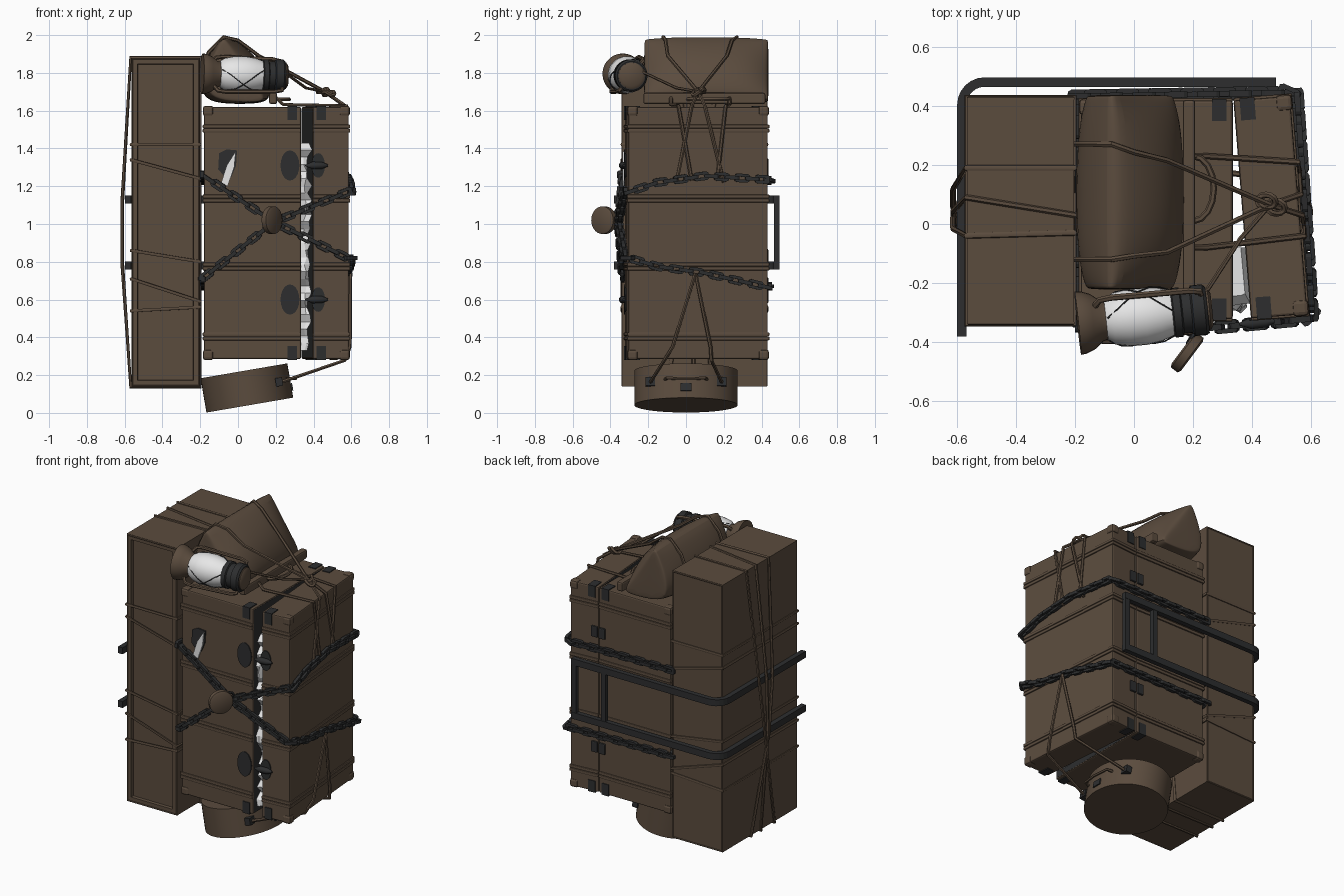
import bpy, bmesh, math, random
from mathutils import Vector, Matrix

if "Cube" in bpy.data.objects:
    bpy.data.objects.remove(bpy.data.objects["Cube"])

random.seed(4)

def material(name, col):
    m = bpy.data.materials.new(name)
    m.diffuse_color = (*col, 1)
    m.use_nodes = True
    m.node_tree.nodes["Principled BSDF"].inputs["Base Color"].default_value = m.diffuse_color
    return m

BROWN = material("brown_leather", (0.105, 0.072, 0.048))
DARK = material("dark_iron", (0.026, 0.027, 0.028))
WHITE = material("white_cloth", (0.80, 0.80, 0.80))
I4 = Matrix.Identity(4)

def finish(name, bm, mat, M=I4, smooth=False):
    bmesh.ops.transform(bm, matrix=M, verts=bm.verts)
    bmesh.ops.recalc_face_normals(bm, faces=bm.faces)
    me = bpy.data.meshes.new(name)
    bm.to_mesh(me)
    bm.free()
    me.materials.append(mat)
    ob = bpy.data.objects.new(name, me)
    bpy.context.collection.objects.link(ob)
    if smooth:
        bpy.ops.object.select_all(action='DESELECT')
        ob.select_set(True)
        bpy.context.view_layer.objects.active = ob
        bpy.ops.object.shade_smooth_by_angle(angle=math.radians(40))
    return ob

def box(name, lo, hi, mat, M=I4, bevel=0.0):
    bm = bmesh.new()
    lo, hi = Vector(lo), Vector(hi)
    bmesh.ops.create_cube(bm, size=1, matrix=Matrix.Translation((lo + hi) / 2) @ Matrix.Diagonal((*(hi - lo), 1)))
    if bevel:
        bmesh.ops.bevel(bm, geom=bm.edges[:], offset=bevel, segments=2, profile=0.5, affect='EDGES')
    return finish(name, bm, mat, M)

def loft(bm, rings):
    """Skin closed rings of points and cap both ends."""
    rings = [[bm.verts.new(p) for p in r] for r in rings]
    n = len(rings[0])
    for a, b in zip(rings, rings[1:]):
        for i in range(n):
            bm.faces.new((a[i], a[(i + 1) % n], b[(i + 1) % n], b[i]))
    bm.faces.new(rings[0])
    bm.faces.new(rings[-1])

def lathe(name, prof, mat, M, n=28):
    """Revolve (t, r) points about local z."""
    bm = bmesh.new()
    loft(bm, [[(r * math.cos(2 * math.pi * i / n), r * math.sin(2 * math.pi * i / n), t) for i in range(n)] for t, r in prof])
    return finish(name, bm, mat, M, True)

def plate(name, c, sx, sz, mat, M=I4):
    """Oval plate facing the front."""
    R = Matrix.Translation(c) @ Matrix.Rotation(math.pi / 2, 4, 'X') @ Matrix.Diagonal((sx, sz, 1, 1))
    return lathe(name, [(-.004, 1), (.004, 1)], mat, M @ R, 20)

def tube(name, pts, r, mat, cyclic=False):
    cu = bpy.data.curves.new(name, 'CURVE')
    cu.dimensions = '3D'
    cu.bevel_depth, cu.bevel_resolution, cu.use_fill_caps = r, 1, True
    sp = cu.splines.new('POLY')
    sp.points.add(len(pts) - 1)
    for p, q in zip(sp.points, pts):
        p.co = (*q, 1)
    sp.use_cyclic_u = cyclic
    ob = bpy.data.objects.new(name, cu)
    bpy.context.collection.objects.link(ob)
    cu.materials.append(mat)
    bpy.ops.object.select_all(action='DESELECT')
    ob.select_set(True)
    bpy.context.view_layer.objects.active = ob
    bpy.ops.object.convert(target='MESH')
    bpy.ops.object.shade_smooth_by_angle(angle=math.radians(50))

def prism(name, pts, y0, y1, mat):
    """Extrude an x,z outline along y."""
    bm = bmesh.new()
    loft(bm, [[(x, y, z) for x, z in pts] for y in (y0, y1)])
    return finish(name, bm, mat)

# Tall case with recessed front panel
bm = bmesh.new()
bmesh.ops.create_cube(bm, size=1, matrix=Matrix.Translation((-0.384, 0.045, 1.01)) @ Matrix.Diagonal((0.362, 0.765, 1.74, 1)))
front = min(bm.faces, key=lambda f: f.calc_center_median().y)
bmesh.ops.inset_region(bm, faces=[front], thickness=0.045)
bmesh.ops.inset_region(bm, faces=[front], thickness=0.004, depth=-0.018)
finish("tall_case", bm, BROWN)
for y in (-0.335, 0.425):
    tube("tall_case_rim", [(-0.56, y, 0.144), (-0.206, y, 0.144), (-0.206, y, 1.874), (-0.56, y, 1.874)], 0.007, BROWN, True)

# Wardrobe trunk: fixed half and half swung open on the back hinge
H = Matrix.Translation((0.335, 0.42, 0))
OPEN = H @ Matrix.Rotation(0.08, 4, 'Z') @ H.inverted()

def nub(name, c, s, size, out, mat, M, bevel=0.0):
    """Box wrapped over the corner c, reaching inward by size along the signs s."""
    a = [c[i] - s[i] * out[i] for i in range(3)]
    b = [c[i] + s[i] * size[i] for i in range(3)]
    box(name, [min(p) for p in zip(a, b)], [max(p) for p in zip(a, b)], mat, M, bevel)

for nm, x0, x1, M in (("left", -0.18, 0.333, I4), ("right", 0.337, 0.528, OPEN)):
    s = 1 if nm == "left" else -1
    xc, xi = (x0, x1) if s == 1 else (x1, x0)
    box(f"trunk_{nm}_half", (x0, -0.322, 0.285), (x1, 0.418, 1.62), BROWN, M, 0.008)
    # dark lining on the inner face
    box(f"trunk_{nm}_lining", (min(xi, xi + s * .001), -0.312, 0.292), (max(xi, xi + s * .001), 0.41, 1.612), DARK, M)
    for z in (0.405, 0.775, 1.135, 1.505):
        for d in (-0.011, 0.011):
            box(f"trunk_{nm}_band", (min(xc - s * .007, xi), -0.330, z + d - 0.010), (max(xc - s * .007, xi), 0.426, z + d + 0.010), BROWN, M, 0.005)
    for y, sy in ((-0.322, 1), (0.418, -1)):
        for z, sz in ((0.285, 1), (1.62, -1)):
            nub("trunk_corner_cap", (xc, y, z), (s, sy, sz), (.05, .05, .05), (.006, .006, .006), BROWN, M, 0.014)
            nub("trunk_edge_plate", (xi - s * .02, y, z), (-s, sy, sz), (.05, .07, .07), (0, .005, .005), DARK, M)

# Latches on the front, hinges on the back
for z in (1.31, 0.60):
    plate("latch_plate_left", (0.275, -0.325, z), 0.05, 0.08, DARK)
    plate("latch_plate_right", (0.365, -0.325, z), 0.036, 0.065, DARK, OPEN)
    lathe("latch_hook", [(-0.06, 0.004), (-0.02, 0.02), (0.03, 0.018), (0.06, 0.006)], DARK,
          OPEN @ Matrix.Translation((0.355, -0.338, z)) @ Matrix.Rotation(math.pi / 2, 4, 'Y'), 12)
for z in (1.33, 0.58):
    for x in (0.285, 0.34):
        box("back_hinge", (x, 0.415, z - 0.035), (x + 0.045, 0.432, z + 0.035), DARK, I4, 0.006)

# Clothes crumpled in the open slit, stopping short of the top
bm = bmesh.new()
rings = []
for i in range(30):
    z = 0.33 + i * 1.10 / 29
    f = -0.27 + random.uniform(-0.025, 0.04)
    r = 0.385 + random.uniform(-0.022, 0.008)
    rings.append([(0.330, f, z), (0.355 + random.uniform(-.01, .01), f + random.uniform(-.02, .03), z), (r, f + 0.01, z),
                  (r - 0.014, -0.08, z), (0.330, -0.08, z)])
loft(bm, rings)
finish("clothes", bm, WHITE)

# Torn patch with cloth poking out
prism("tear_patch", [(-0.105, 1.29), (-0.10, 1.375), (-0.06, 1.395), (-0.005, 1.39), (-0.01, 1.31), (-0.035, 1.25), (-0.075, 1.255)], -0.329, -0.32, DARK)
prism("tear_cloth", [(-0.012, 1.385), (-0.02, 1.30), (-0.055, 1.20), (-0.09, 1.215), (-0.06, 1.31)], -0.337, -0.328, WHITE)

# Iron carrying bracket round the back and left side
path = [(0.48, 0.48), (-0.505, 0.48)]
path += [(-0.505 + 0.077 * math.cos(a), 0.403 + 0.077 * math.sin(a)) for a in [math.pi / 2 * (1 + k / 6) for k in range(1, 7)]]
path += [(-0.582, -0.38)]
for zc in (0.78, 1.13):
    bm = bmesh.new()
    secs = []
    for i, p in enumerate(path):
        t = (Vector(path[min(i + 1, len(path) - 1)]) - Vector(path[max(i - 1, 0)])).normalized()
        if i == 1: t = Vector((-1, 0))
        if i == len(path) - 2: t = Vector((0, -1))
        n = Vector((-t.y, t.x)) * 0.016
        secs.append([(p[0] + s * n.x, p[1] + s * n.y, zc + dz) for s, dz in ((1, -.021), (1, .021), (-1, .021), (-1, -.021))])
    loft(bm, secs)
    finish("bracket_bar", bm, DARK)
for x in (0.463, 0.25):
    box("bracket_post", (x - 0.016, 0.466, 0.765), (x + 0.016, 0.494, 1.145), DARK)

# Chains: links laid alternately flat and upright along a closed path
def chain(name, pts, pitch=0.054):
    pts = [Vector(p) for p in pts]
    segs = list(zip(pts, pts[1:] + pts[:1]))
    total = sum((b - a).length for a, b in segs)
    count = 2 * round(total / pitch / 2)
    bm = bmesh.new()
    for i in range(count):
        d = (i + 0.5) * total / count
        for a, b in segs:
            if d <= (b - a).length: break
            d -= (b - a).length
        t = (b - a).normalized()
        p = a + t * d
        n = Vector((t.y, -t.x, 0)).normalized()
        w = t.cross(n)
        if i % 2: n, w = w, n
        rings = []
        for u, v in ((.7, 1), (1, .7), (1, -.7), (.7, -1), (-.7, -1), (-1, -.7), (-1, .7), (-.7, 1)):
            o, q = p + t * u * 0.039 + w * v * 0.023, p + t * u * 0.020 + w * v * 0.007
            rings.append([bm.verts.new(c) for c in (o + n * .010, o - n * .010, q - n * .010, q + n * .010)])
        for k in range(8):
            a4, b4 = rings[k], rings[(k + 1) % 8]
            for j in range(4):
                bm.faces.new((a4[j], a4[(j + 1) % 4], b4[(j + 1) % 4], b4[j]))
    finish(name, bm, DARK)

for nm, zl, zb, side in (("upper_chain", 1.26, 1.23, (1.17, 1.22, 1.255, 1.235)), ("lower_chain", 0.71, 0.67, (0.82, 0.775, 0.74, 0.665))):
    chain(nm, [(0.19, -0.358, 1.01), (-0.19, -0.335, zl), (-0.19, 0.432, zb), (0.52, 0.444, zb), (0.552, 0.43, side[3]),
               (0.575, 0.1, side[2]), (0.593, -0.15, side[1]), (0.602, -0.30, side[0]), (0.58, -0.322, side[0])])

# Round padlock
LOCK = Matrix.Translation((0.18, -0.435, 1.02)) @ Vector((0.80, -0.60, 0)).to_track_quat('Z', 'Y').to_matrix().to_4x4()
lathe("padlock", [(-.02, .062), (-.014, .073), (.014, .073), (.02, .062)], BROWN, LOCK)
tube("padlock_shackle", [(0.20 + 0.018 * math.sin(a), -0.375 + 0.03 * math.sin(a), 1.02 + 0.045 * math.cos(a)) for a in [k * math.pi / 5 for k in range(10)]], 0.008, DARK, True)

# Wedge-shaped travel bag lying on top: full section mid-way, pinched to a triangle at the ends
full = [(-0.195, 1.67), (-0.20, 1.80), (-0.155, 1.90), (-0.09, 1.995), (-0.03, 1.99), (0.10, 1.89), (0.165, 1.77), (0.18, 1.65), (0.08, 1.635), (-0.10, 1.635)]
ends = [(-0.165, 1.69), (-0.16, 1.80), (-0.13, 1.89), (-0.085, 1.985), (-0.06, 1.975), (0.03, 1.83), (0.10, 1.73), (0.155, 1.65), (0.07, 1.645), (-0.08, 1.65)]
bm = bmesh.new()
loft(bm, [[(fx + k * (ex - fx), y, fz + k * (ez - fz)) for (fx, fz), (ex, ez) in zip(full, ends)]
          for y, k in ((-0.222, 1.25), (-0.215, .95), (-0.17, .5), (-0.05, 0), (0.2, 0), (0.34, .3), (0.41, .8), (0.43, 1), (0.437, 1.3))])
bag = finish("top_bag", bm, BROWN, I4, True)
bag.modifiers.new("soft", 'SUBSURF').levels = 2
bag.modifiers["soft"].render_levels = 2
box("bag_frame", (0.165, -0.225, 1.635), (0.207, 0.42, 1.695), BROWN, I4, 0.01)
tube("bag_handle", [(0.20 + 0.07 * math.sin(a), 0.12 - 0.11 * math.cos(a), 1.66) for a in [k * math.pi / 8 for k in range(9)]], 0.011, BROWN)

# Lantern lying on its side
A, B = Vector((-0.19, -0.335, 1.795)), Vector((0.25, -0.288, 1.785))
LAN = Matrix.Translation(A) @ (B - A).to_track_quat('Z', 'Y').to_matrix().to_4x4()
lathe("lantern_cap", [(0, .085), (0.0, .108), (.02, .106), (.05, .094), (.08, .07), (.105, .064)], BROWN, LAN)
lathe("lantern_glass", [(.095, .07), (.12, .086), (.17, .097), (.23, .098), (.28, .09), (.325, .075)], WHITE, LAN)
lathe("lantern_collar", [(.32, .076), (.325, .084), (.35, .084), (.355, .074), (.385, .074), (.39, .086), (.43, .086), (.44, .076)], DARK, LAN)
lathe("lantern_foot", [(.432, .07), (.446, .07), (.456, .055)], BROWN, LAN)
for s in (0.6, 3.7):
    for d in (-1, 1):
        tube("lantern_guard_wire", [LAN @ Vector((r * math.cos(s + d * (k - 3) * .3), r * math.sin(s + d * (k - 3) * .3), .10 + k * .0375))
             for k, r in enumerate((.075, .091, .099, .101, .099, .092, .08))], 0.0028, DARK)
for s in (0.9, 4.04):
    u = Vector((math.cos(s), math.sin(s), 0))
    tube("lantern_side_pipe", [LAN @ (u * r + Vector((0, 0, t))) for t, r in ((.06, .08), (.08, .112), (.12, .118), (.38, .11), (.42, .10), (.425, .07))], 0.011, BROWN)

# Oval hat box hanging below, with handle and buckles
HAT = Matrix.Translation((0.047, 0, 0.132)) @ Matrix.Rotation(-0.17, 4, 'Y')
lathe("hat_box", [(-.092, 1), (.092, 1)], BROWN, HAT @ Matrix.Diagonal((0.233, 0.273, 1, 1)), 56)
tube("hat_box_handle", [HAT @ Vector(p) for p in ((.215, -.11, .01), (.25, -.10, .01), (.262, 0, .005), (.25, .10, .01), (.215, .11, .01))], 0.009, BROWN)
box("hat_box_lock", (0.225, -0.03, -0.055), (0.24, 0.03, -0.015), DARK, HAT)
for y in (-0.19, 0.19):
    box("hat_box_buckle", (0.155, y - 0.025, -0.02), (0.192, y + 0.025, 0.025), DARK, HAT)

# Ropes round the tall case, level and slanted
for zl, zr in ((1.42, 1.42), (1.34, 1.24), (0.86, 0.80), (0.71, 0.59), (0.54, 0.56)):
    tube("case_rope", [(-0.567, -0.34, zl), (-0.2, -0.34, zr), (-0.2, 0.43, zr), (-0.567, 0.43, zl)], 0.009, BROWN, True)
# Ropes over the tall case lengthwise, bulging across the bracket
for yr, yl, ym, yb in ((.19, .19, .10, -.10), (.03, .09, .03, .04), (-.03, -.04, -.01, .14)):
    tube("case_long_rope", [(-0.2, yr, 1.882), (-0.568, yl, 1.882), (-0.612, ym + (yl - ym) * .2, 1.13), (-0.612, ym + (yb - ym) * .2, .78),
                            (-0.568, yb, .136), (-0.2, yb, .136)], 0.01, BROWN, True)

# Ropes over the bag to the knot, then down the trunk side
K = (0.46, 0.065, 1.70)
side = lambda y: 0.572 - 0.079 * y
for y in (0.27, -0.12):
    tube("bag_rope", [(-0.20, y, 1.70), (-0.20, y, 1.80), (-0.155, y, 1.91), (-0.075, y, 1.99), (0.0, y * .9, 1.972), (0.11, y * .8, 1.89), K], 0.01, BROWN)
tube("lantern_rope", [(0.22, -0.24, 1.84), (0.25, -0.22, 1.80), (0.36, -0.05, 1.72), K], 0.008, BROWN)
for y0, y1 in ((0.10, 0.20), (0.03, -0.05)):
    tube("knot_tail_rope", [K, (side(y0), y0, 1.625), (side(y1), y1, 1.22)], 0.01, BROWN)
for y0, y1, y2 in ((0.23, 0.21, 0.165), (-0.08, -0.04, 0.03)):
    tube("trunk_top_rope", [(0.19, y0, 1.68), (0.24, y0, 1.632), (side(y1), y1, 1.627), (side(y2), y2, 1.23)], 0.01, BROWN)
for dx, dy in ((-0.012, 0.012), (0.02, -0.008)):
    tube("rope_knot", [(K[0] + dx + .03 * math.cos(a), K[1] + dy + .022 * math.sin(a), K[2] - dx * .5 + .01 * math.sin(2 * a)) for a in [k * math.pi / 6 for k in range(12)]], 0.011, BROWN, True)

# Straps from the lower chain to the hat box
for s in (-1, 1):
    tube("hat_box_strap", [(0.595, 0.05, 0.74), (0.582 - 0.01 * s, 0.03 + 0.10 * s, 0.35), (0.565, 0.01 + 0.125 * s, 0.278), (0.22, 0.19 * s, 0.16)], 0.01, BROWN)
